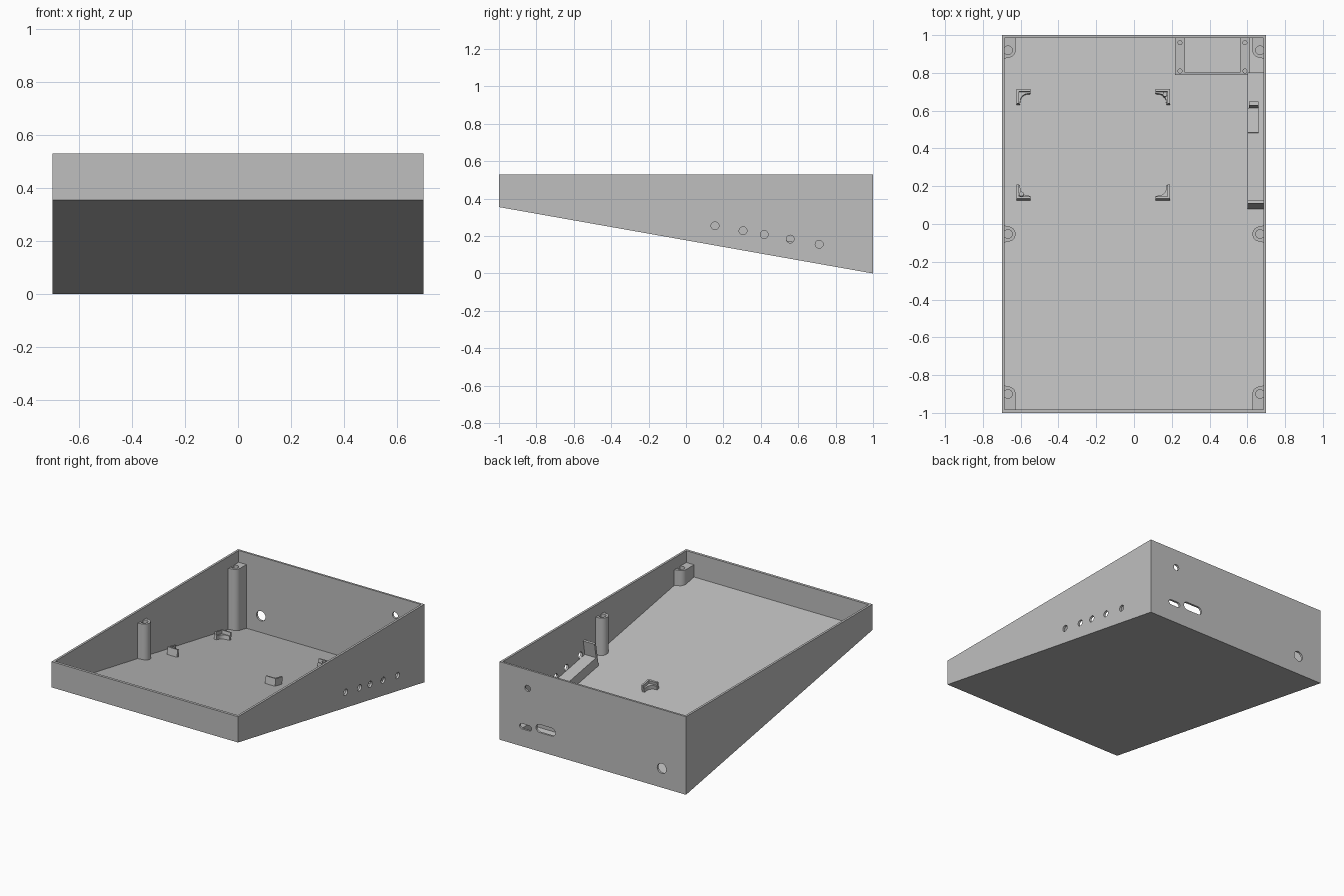
import bpy, bmesh, math

old = bpy.data.objects.get("Cube")
if old:
    bpy.data.objects.remove(old)

# One grey plastic for the whole enclosure
grey = bpy.data.materials.new("grey plastic")
grey.use_nodes = True
colour = (0.52, 0.52, 0.52, 1)
grey.diffuse_color = colour
grey.node_tree.nodes["Principled BSDF"].inputs["Base Color"].default_value = colour

RIM, FRONT, WALL = 0.53, 0.355, 0.015
SLOPE = FRONT / 2
TILT = math.atan(SLOPE)


def base_z(y):
    return (1 - y) * SLOPE


def floor_z(y):
    return base_z(y) + WALL


# Placements turn an outline point plus a height into a position
def upright(u, v, h):
    return (u, v, h)


def on_floor(u, v, h):
    return (u, v + math.sin(TILT) * h, floor_z(v) - 0.003 + math.cos(TILT) * h)


def from_floor(u, v, h):
    return (u, v, floor_z(v) - 0.003 if h == 0 else h)


def along_x(u, v, h):
    return (h, u, v)


def along_y(u, v, h):
    return (u, h, v)


def prism(bm, outline, lo, hi, place=upright):
    low = [bm.verts.new(place(u, v, lo)) for u, v in outline]
    high = [bm.verts.new(place(u, v, hi)) for u, v in outline]
    faces = [bm.faces.new(low[::-1]), bm.faces.new(high)]
    n = len(outline)
    for i in range(n):
        j = (i + 1) % n
        faces.append(bm.faces.new((low[i], low[j], high[j], high[i])))
    bmesh.ops.recalc_face_normals(bm, faces=faces)


def rect(x0, x1, y0, y1):
    return [(x0, y0), (x1, y0), (x1, y1), (x0, y1)]


def arc(cx, cy, r, start, end, steps=10):
    angles = [math.radians(start + (end - start) * i / steps) for i in range(steps + 1)]
    return [(cx + r * math.cos(a), cy + r * math.sin(a)) for a in angles]


def circle(cx, cy, r):
    return arc(cx, cy, r, 0, 345, 23)


def slot(cx, cy, w, h):
    r, d = h / 2, (w - h) / 2
    return arc(cx + d, cy, r, -90, 90) + arc(cx - d, cy, r, 90, 270)


def make(name, bm):
    mesh = bpy.data.meshes.new(name)
    bm.to_mesh(mesh)
    bm.free()
    mesh.materials.append(grey)
    obj = bpy.data.objects.new(name, mesh)
    bpy.context.collection.objects.link(obj)
    return obj


def cut(obj, cutter_bm):
    cutter = make("cutter", cutter_bm)
    cutter.hide_render = True
    mod = obj.modifiers.new("cut", "BOOLEAN")
    mod.operation, mod.solver, mod.object = "DIFFERENCE", "EXACT", cutter
    graph = bpy.context.evaluated_depsgraph_get()
    mesh = bpy.data.meshes.new_from_object(obj.evaluated_get(graph))
    obj.modifiers.clear()
    obj.data = mesh
    bpy.data.objects.remove(cutter)


# Wedge shell, hollowed from above
bm = bmesh.new()
prism(bm, [(-1, FRONT), (1, 0), (1, RIM), (-1, RIM)], -0.7, 0.7, along_x)
shell = make("enclosure_shell", bm)
bm = bmesh.new()
y0, y1 = -0.982, 0.986
prism(bm, [(y0, floor_z(y0)), (y1, floor_z(y1)), (y1, 0.7), (y0, 0.7)],
      WALL - 0.7, 0.7 - WALL, along_x)
cut(shell, bm)

# Button holes in the side wall, connector openings in the back wall
bm = bmesh.new()
for y in (0.155, 0.305, 0.418, 0.557, 0.712):
    prism(bm, circle(y, base_z(y) + 0.105, 0.021), 0.65, 0.75, along_x)
openings = [circle(0.49, 0.404, 0.021), circle(-0.518, 0.13, 0.034),
            slot(0.505, 0.136, 0.09, 0.036), slot(0.354, 0.156, 0.145, 0.055)]
for outline in openings:
    prism(bm, outline, 0.95, 1.05, along_y)
cut(shell, bm)

# Screw posts along both side walls
POST_X, POST_TOP, R = 0.667, 0.45, 0.04


def half_post(s):
    """Quarter round running into the wall with a small concave fillet."""
    f = 0.024
    return arc(0, 0, R, 180, 90, 8) + arc(0, R + f, f, -90, 0, 6)[1:], s


for label, y, kind in (("back", 0.92, 1), ("middle", -0.053, 0), ("front", -0.90, -1)):
    for side, s in (("left", 1), ("right", -1)):
        curve, _ = half_post(1)
        ends = []
        for d in (1, -1):
            if d == kind:
                wall_y = (0.99 if d > 0 else -0.99) - y
                ends.append([(-R, wall_y), (0.024, wall_y)])
            else:
                ends.append([(px, d * py) for px, py in curve])
        local = ends[0] + ends[1][::-1]
        outline = [(s * (POST_X + px), y + py) for px, py in local]
        bm = bmesh.new()
        prism(bm, outline, 0, POST_TOP, from_floor)
        post = make(f"{label}_{side}_screw_post", bm)
        bm = bmesh.new()
        prism(bm, circle(s * POST_X, y, 0.023), POST_TOP - 0.06, POST_TOP + 0.1)
        cut(post, bm)

# Corner holders for the main circuit board
for label, cx, cy, sx, sy, peg in (
        ("back_right", -0.622, 0.705, 1, -1, False), ("back_left", 0.19, 0.705, -1, -1, True),
        ("front_right", -0.622, 0.125, 1, 1, True), ("front_left", 0.19, 0.125, -1, 1, False)):
    def spot(points):
        return [(cx + sx * u, cy + sy * v) for u, v in points]
    bm = bmesh.new()
    shelf = [(0, 0), (0.075, 0), (0.075, 0.018), (0.06, 0.02)]
    shelf += arc(0.06, 0.06, 0.04, 270, 180, 6)[1:] + [(0.018, 0.075), (0, 0.075)]
    prism(bm, spot(shelf), 0, 0.03, on_floor)
    t = 0.012
    prism(bm, spot([(0, 0), (0.075, 0), (0.075, t), (t, t), (t, 0.075), (0, 0.075)]),
          0, 0.052, on_floor)
    if peg:
        prism(bm, spot(circle(0.026, 0.026, 0.012)), 0, 0.048, on_floor)
    make(f"{label}_board_holder", bm)

# Button board shelf along the side wall, with end stop and clip
bm = bmesh.new()
prism(bm, rect(0.6, 0.688, 0.085, 0.79), 0, 0.07, on_floor)
prism(bm, rect(0.6, 0.688, 0.08, 0.095), 0, 0.17, on_floor)
make("button_board_shelf", bm)
bm = bmesh.new()
prism(bm, rect(0.61, 0.66, 0.6, 0.62), 0.06, 0.16, on_floor)
prism(bm, rect(0.6, 0.66, 0.47, 0.6), 0.06, 0.08, on_floor)
make("button_board_clip", bm)

# Connector board mount: two rails, a front wall and four pegs
bm = bmesh.new()
for x0, x1 in ((0.217, 0.27), (0.56, 0.614)):
    prism(bm, rect(x0, x1, 0.788, 0.99), 0, 0.1, from_floor)
    for y in (0.81, 0.96):
        prism(bm, circle((x0 + x1) / 2, y, 0.013), 0.09, 0.12)
prism(bm, rect(0.265, 0.565, 0.788, 0.803), 0, 0.1, from_floor)
make("connector_board_mount", bm)

# Smooth the round walls while keeping edges crisp
for obj in bpy.context.collection.objects:
    if obj.type == "MESH" and obj.data.materials and obj.data.materials[0] == grey:
        obj.select_set(True)
        bpy.context.view_layer.objects.active = obj
bpy.ops.object.shade_smooth_by_angle(angle=math.radians(30))
